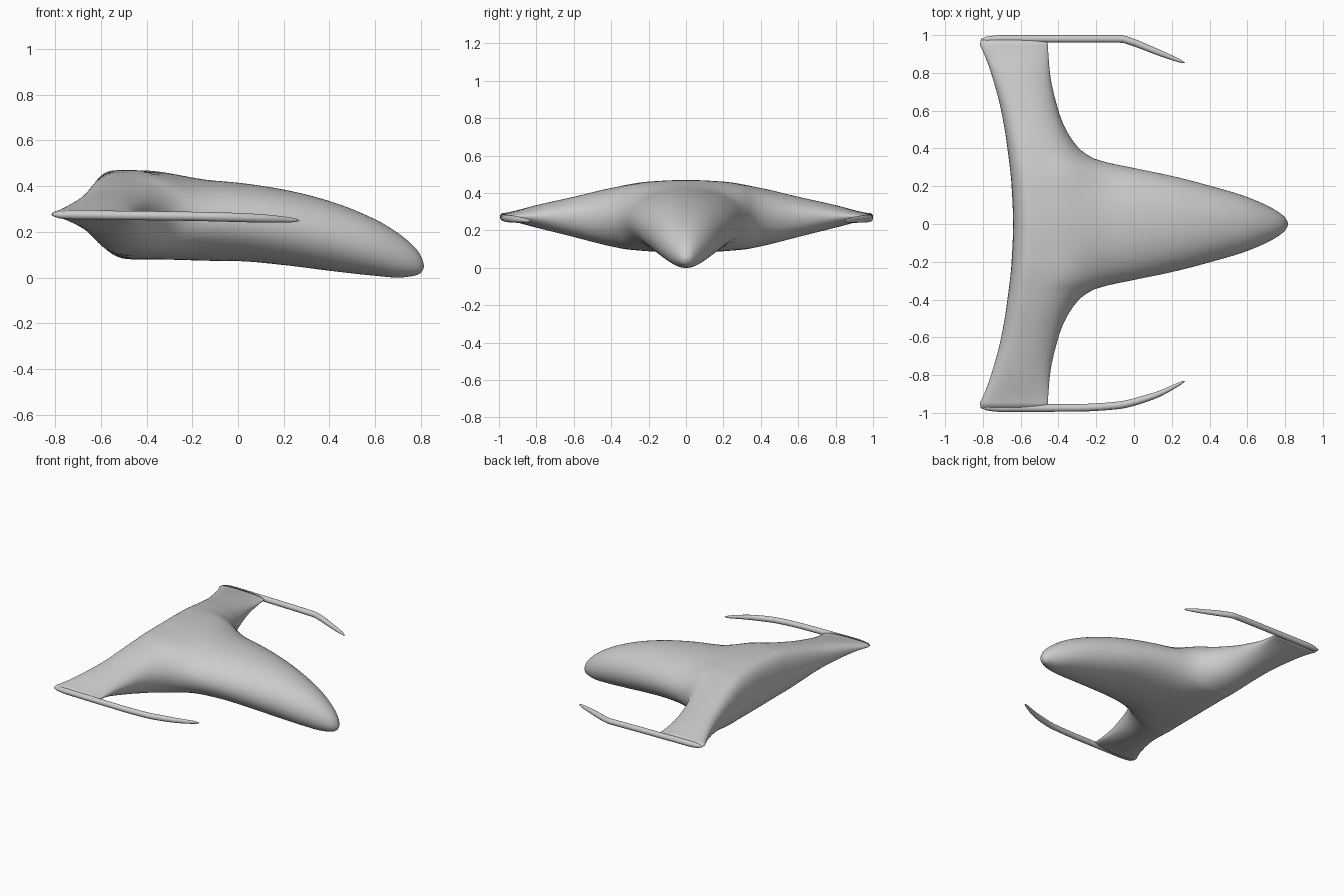
import bpy, bmesh, math

cube = bpy.data.objects.get("Cube")
if cube:
    bpy.data.objects.remove(cube)


def smooth_curve(*pts):
    """Monotone cubic curve through (t, value) points, flat at its start."""
    n = len(pts)
    sec = [(pts[i + 1][1] - pts[i][1]) / (pts[i + 1][0] - pts[i][0]) for i in range(n - 1)]
    tan = [0.0]
    for a, b in zip(sec, sec[1:]):
        tan.append(2 * a * b / (a + b) if a * b > 0 else 0.0)
    tan.append(sec[-1])

    def value(t):
        t = min(max(t, pts[0][0]), pts[-1][0])
        i = 0
        while i < n - 2 and t > pts[i + 1][0]:
            i += 1
        d = pts[i + 1][0] - pts[i][0]
        k = (t - pts[i][0]) / d
        return ((1 + 2 * k) * (1 - k) ** 2 * pts[i][1] + k * k * (3 - 2 * k) * pts[i + 1][1]
                + d * k * (1 - k) * ((1 - k) * tan[i] - k * tan[i + 1]))
    return value


def loft(name, rings):
    """Skin a list of equal closed rings and cap both ends."""
    bm = bmesh.new()
    rows = [[bm.verts.new(p) for p in ring] for ring in rings]
    for a, b in zip(rows, rows[1:]):
        for i in range(len(a)):
            j = (i + 1) % len(a)
            bm.faces.new((a[i], a[j], b[j], b[i]))
    bm.faces.new(rows[0])
    bm.faces.new(rows[-1])
    bmesh.ops.recalc_face_normals(bm, faces=bm.faces)
    for f in bm.faces:
        f.smooth = True
    mesh = bpy.data.meshes.new(name)
    bm.to_mesh(mesh)
    bm.free()
    ob = bpy.data.objects.new(name, mesh)
    bpy.context.collection.objects.link(ob)
    return ob


# Plan outline: rear and front edge against distance from the centreline
rear_edge = smooth_curve((0, -.64), (.2, -.648), (.4, -.67), (.6, -.703), (.8, -.757),
                         (.9, -.793), (.955, -.817), (.975, -.812))
front_edge = smooth_curve((0, .815), (.03, .803), (.06, .77), (.1, .7), (.15, .58), (.2, .41),
                          (.25, .22), (.3, -.02), (.32, -.12), (.35, -.22), (.4, -.29),
                          (.5, -.36), (.6, -.4), (.8, -.445), (1, -.46))

# Wing thickness above and below its middle plane
wing_up = smooth_curve((0, .195), (.2, .186), (.4, .152), (.6, .105), (.8, .06), (.95, .022), (1, .014))
wing_down = smooth_curve((0, .195), (.3, .178), (.4, .16), (.6, .11), (.8, .06), (.95, .022), (1, .014))

# Centreline of the fuselage, top and underside
spine = smooth_curve((-.5, .47), (-.3, .44), (0, .415), (.2, .385), (.4, .335), (.6, .255),
                     (.7, .195), (.78, .125), (.805, .085), (.815, .05))
keel = smooth_curve((-.5, .08), (-.3, .075), (0, .072), (.2, .055), (.4, .03), (.6, .008),
                    (.7, 0), (.78, .01), (.805, .025), (.815, .05))
WING_Z = .275
SPAN = .975


def half_width(x):
    """Invert the front edge by bisection."""
    lo, hi = 0.0, 1.0
    for _ in range(26):
        mid = (lo + hi) / 2
        if front_edge(mid) > x:
            lo = mid
        else:
            hi = mid
    return max(hi, 1e-5)


def wing_height(x, y, rear, front, thick, crest_gap, q):
    crest = rear + crest_gap
    if x < crest:
        m = min(1, (crest - x) / crest_gap)
        return thick(y) * (1 - m ** q) ** (1 / q)
    n = min(1, (x - crest) / (front - crest))
    return thick(y) * math.sqrt(1 - n ** 2.2)


def surface_z(x, y, rear, front):
    """Top and bottom heights, blending the wing into the fuselage."""
    k = min(max((x + .46) / .36, 0), 1)
    s = k * k * (3 - 2 * k)
    up = wing_height(x, y, rear, front, wing_up, .12, 2.8)
    down = wing_height(x, y, rear, front, wing_down, .17, 2)
    top, bottom = WING_Z + up, WING_Z - down
    if s > 0:
        r = min(1, y / half_width(x))
        c, h = (spine(x) + keel(x)) / 2, (spine(x) - keel(x)) / 2
        h *= math.sqrt(1 - r ** 2.15)
        top = (1 - s) * top + s * (c + h)
        bottom = (1 - s) * bottom + s * (c - h)
    return top, bottom


# Body: chordwise sections from wing tip to wing tip
CHORD, SIDE = 56, 48
rings = []
for j in range(-SIDE, SIDE + 1):
    y = SPAN * (abs(j) / SIDE) ** 1.5
    rear, front = rear_edge(y), front_edge(y)
    upper, lower = [], []
    for i in range(CHORD + 1):
        x = rear + (front - rear) * (1 - math.cos(math.pi * i / CHORD)) / 2
        top, bottom = surface_z(x, y, rear, front)
        side_y = math.copysign(y, j)
        if i in (0, CHORD):
            upper.append((x, side_y, (top + bottom) / 2))
        else:
            upper.append((x, side_y, top))
            lower.append((x, side_y, bottom))
    rings.append(upper + lower[::-1])
loft("wing_body", rings)

# Tip arms: thin tapered blades running forward from each wing tip
arm_z = smooth_curve((-.81, .275), (-.5, .272), (-.2, .268), (0, .263), (.15, .257), (.27, .25))
arm_size = smooth_curve((-.81, .006), (-.78, .016), (-.7, .02), (0, .02), (.1, .018),
                        (.2, .013), (.25, .008), (.27, .001))
left_path = smooth_curve((-.81, .975), (-.7, .98), (-.07, .98), (-.02, .967), (.12, .912), (.27, .853))
right_path = smooth_curve((-.81, -.97), (-.7, -.975), (-.3, -.973), (-.1, -.962),
                          (.1, -.912), (.27, -.832))


def tip_arm(name, path, steps=70, sides=16):
    sections = []
    for i in range(steps + 1):
        x = -.27 - .54 * math.cos(math.pi * i / steps)
        r = arm_size(x)
        turn = [2 * math.pi * k / sides for k in range(sides)]
        sections.append([(x, path(x) + r * math.cos(a), arm_z(x) + r * math.sin(a)) for a in turn])
    return loft(name, sections)


tip_arm("left_tip_arm", left_path)
tip_arm("right_tip_arm", right_path)
